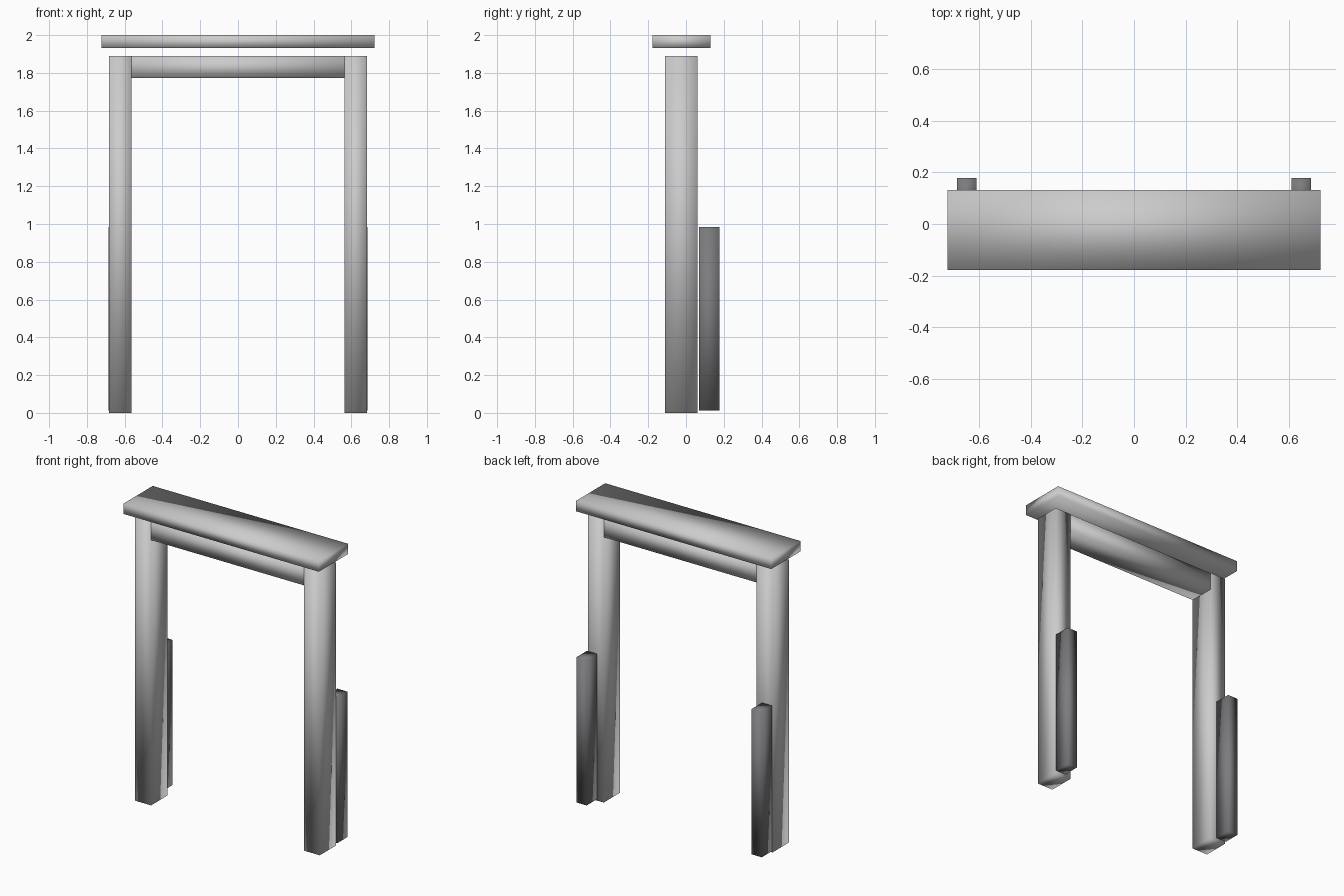
import bpy
import bmesh
from mathutils import Vector

if "Cube" in bpy.data.objects:
    bpy.data.objects.remove(bpy.data.objects["Cube"])


def box(name, lo, hi):
    """Axis-aligned, smooth-shaded box between two corners."""
    lo, hi = Vector(lo), Vector(hi)
    bm = bmesh.new()
    bmesh.ops.create_cube(bm, size=1)
    bmesh.ops.scale(bm, vec=hi - lo, verts=bm.verts)
    bmesh.ops.translate(bm, vec=(lo + hi) / 2, verts=bm.verts)
    for face in bm.faces:
        face.smooth = True
    mesh = bpy.data.meshes.new(name)
    bm.to_mesh(mesh)
    bm.free()
    obj = bpy.data.objects.new(name, mesh)
    bpy.context.collection.objects.link(obj)
    return obj


def mirrored_pair(name, x0, x1, y0, y1, z0, z1):
    """The same box on the left and the right side."""
    box("right_" + name, (x0, y0, z0), (x1, y1, z1))
    box("left_" + name, (-x1, y0, z0), (-x0, y1, z1))


# Overhanging top slab, floating just above the frame
box("top_slab", (-0.722, -0.178, 1.931), (0.722, 0.131, 2.0))

# Tall posts
mirrored_pair("post", 0.565, 0.682, -0.111, 0.061, 0.0, 1.89)

# Cross beam running through the posts, almost flush with their faces
box("cross_beam", (-0.681, -0.110, 1.772), (0.681, 0.060, 1.889))

# Short darker uprights standing behind the posts
mirrored_pair("rear_upright", 0.61, 0.685, 0.068, 0.178, 0.013, 0.984)
dark = bpy.data.materials.new("dark_grey")
dark.diffuse_color = (0.2, 0.2, 0.21, 1)
dark.use_nodes = True
dark.node_tree.nodes["Principled BSDF"].inputs["Base Color"].default_value = dark.diffuse_color
for side in ("left", "right"):
    bpy.data.objects[side + "_rear_upright"].data.materials.append(dark)
